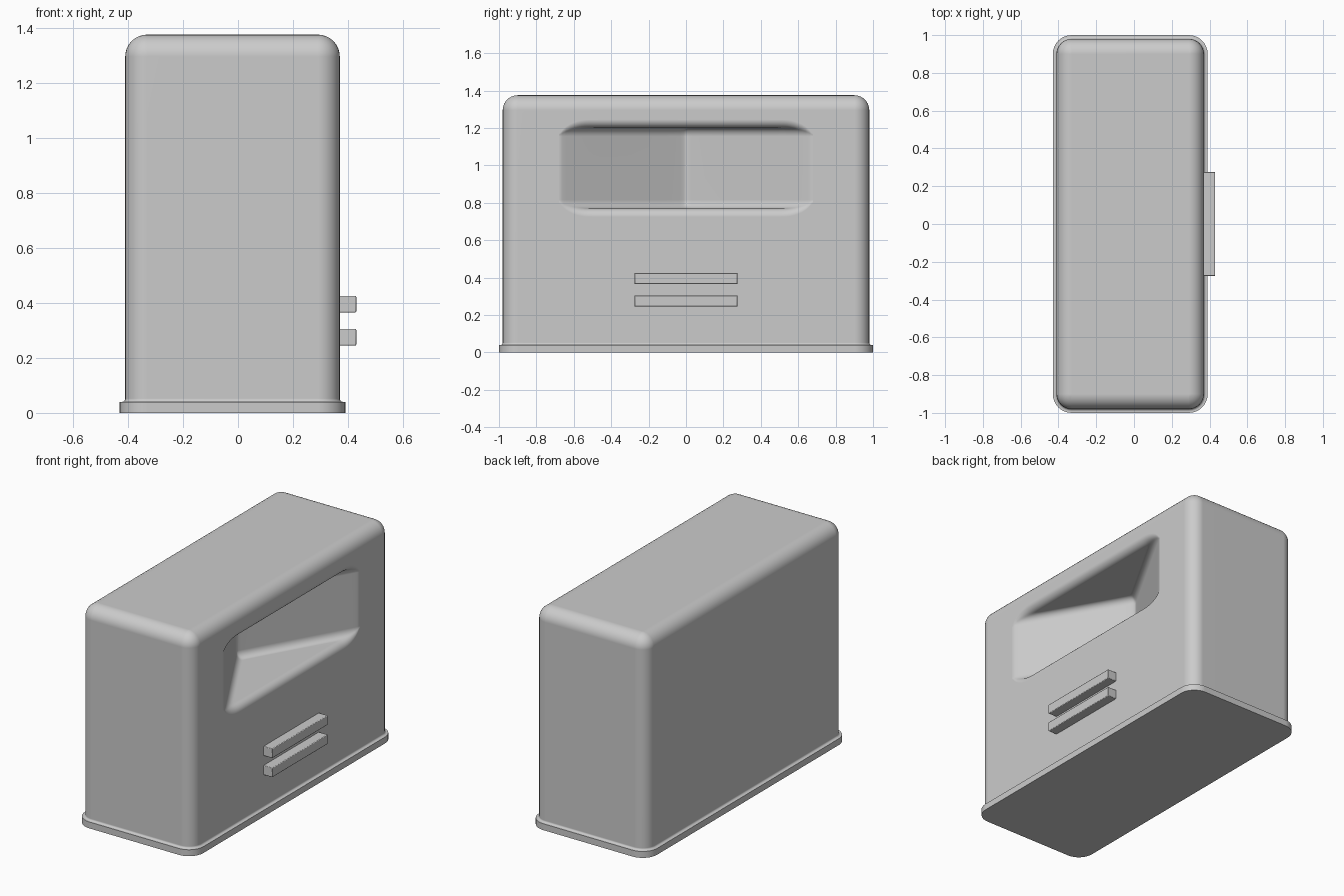
import bpy, bmesh, math

cube = bpy.data.objects.get("Cube")
if cube:
    bpy.data.objects.remove(cube, do_unlink=True)

grey = bpy.data.materials.new("plain grey")
grey.use_nodes = True
grey.diffuse_color = (0.6, 0.6, 0.6, 1)
grey.node_tree.nodes["Principled BSDF"].inputs["Base Color"].default_value = (0.6, 0.6, 0.6, 1)


def loft(name, rings):
    """Skin closed rings of points and cap both ends."""
    bm = bmesh.new()
    rows = [[bm.verts.new(p) for p in ring] for ring in rings]
    n = len(rows[0])
    for a, b in zip(rows, rows[1:]):
        for i in range(n):
            j = (i + 1) % n
            bm.faces.new((a[i], a[j], b[j], b[i]))
    bm.faces.new(rows[0])
    bm.faces.new(rows[-1])
    bmesh.ops.remove_doubles(bm, verts=bm.verts, dist=1e-5)
    bmesh.ops.recalc_face_normals(bm, faces=bm.faces)
    mesh = bpy.data.meshes.new(name)
    bm.to_mesh(mesh)
    bm.free()
    mesh.materials.append(grey)
    obj = bpy.data.objects.new(name, mesh)
    bpy.context.collection.objects.link(obj)
    return obj


def smooth(obj, angle=35):
    bpy.ops.object.select_all(action="DESELECT")
    obj.select_set(True)
    bpy.context.view_layer.objects.active = obj
    bpy.ops.object.shade_smooth_by_angle(angle=math.radians(angle))


def weighted(obj):
    mod = obj.modifiers.new("Even shading", "WEIGHTED_NORMAL")
    mod.keep_sharp = True


def arc(steps, end=math.pi / 2):
    return [end * i / steps for i in range(steps + 1)]


# Housing: rounded rectangles stacked from the base flange to the domed top edge
CX, HX, HY, TOP, CORNER = -0.02, 0.39, 0.98, 1.375, 0.08


def rounded_ring(grow, z):
    r = CORNER + grow
    pts = []
    for k, (sx, sy) in enumerate([(1, 1), (-1, 1), (-1, -1), (1, -1)]):
        for t in arc(8):
            a = t + k * math.pi / 2
            pts.append((CX + sx * (HX - CORNER) + r * math.cos(a),
                        sy * (HY - CORNER) + r * math.sin(a), z))
    return pts


FLANGE, COVE = 0.04, 0.012
profile = [(0.02, 0), (0.02, FLANGE)]
profile += [(COVE * (1 - math.sin(t)), FLANGE + COVE * (1 - math.cos(t))) for t in arc(5)]
profile += [(-CORNER * (1 - math.cos(t)), TOP - CORNER * (1 - math.sin(t))) for t in arc(8)]
housing = loft("housing", [rounded_ring(g, z) for g, z in profile])

# Wedge recess: depth follows a V along y, with rounded lip and rounded inner edges
FACE, LOW, HIGH, R = CX + HX, 0.77, 1.2, 0.045
DEPTH, HALF = 0.385, 0.67


def recess_depth(y):
    slope = DEPTH / HALF
    u = DEPTH - slope * math.hypot(y, 0.012)
    return (u + math.hypot(u, 0.006)) / 2


def recess_ring(y):
    d = recess_depth(y)
    phi = math.acos(max(0, 1 - d / (2 * R)))
    run = 2 * R * math.sin(phi)
    half = [(FACE + 0.1, HIGH - R + run)]
    half += [(FACE - R * (1 - math.cos(t)), HIGH - R + run - R * math.sin(t)) for t in arc(7, phi)]
    half += [(FACE - d + R * (1 - math.cos(t)), HIGH - R + R * math.sin(t))
             for t in reversed(arc(7, phi))]
    mirrored = [(x, LOW + HIGH - z) for x, z in reversed(half)]
    return [(x, y, z) for x, z in half + mirrored]


side = [0, 0.006, 0.014, 0.03] + [0.1 * i for i in range(1, 5)]
side += [0.46 + 0.02 * i for i in range(10)] + [0.65, 0.66, 0.665, 0.67, 0.675, 0.68]
stations = [-y for y in reversed(side[1:])] + side
cutter = loft("recess_cutter", [recess_ring(y) for y in stations])
cutter.hide_render = True
cutter.hide_viewport = True

cut = housing.modifiers.new("Recess", "BOOLEAN")
cut.operation = "DIFFERENCE"
cut.solver = "EXACT"
cut.object = cutter
bpy.context.view_layer.update()
graph = bpy.context.evaluated_depsgraph_get()
housing.data = bpy.data.meshes.new_from_object(housing.evaluated_get(graph))
housing.modifiers.clear()
bpy.data.objects.remove(cutter, do_unlink=True)
smooth(housing)
weighted(housing)

# Two raised bars below the recess
for name, z in (("lower_bar", 0.275), ("upper_bar", 0.395)):
    x0, x1, hy, hz = FACE - 0.02, 0.43, 0.275, 0.03
    rings = [[(x, -hy, z - hz), (x, hy, z - hz), (x, hy, z + hz), (x, -hy, z + hz)]
             for x in (x0, x1)]
    bar = loft(name, rings)
    bevel = bar.modifiers.new("Soft edges", "BEVEL")
    bevel.width = 0.004
    bevel.segments = 2
    smooth(bar)
    weighted(bar)
